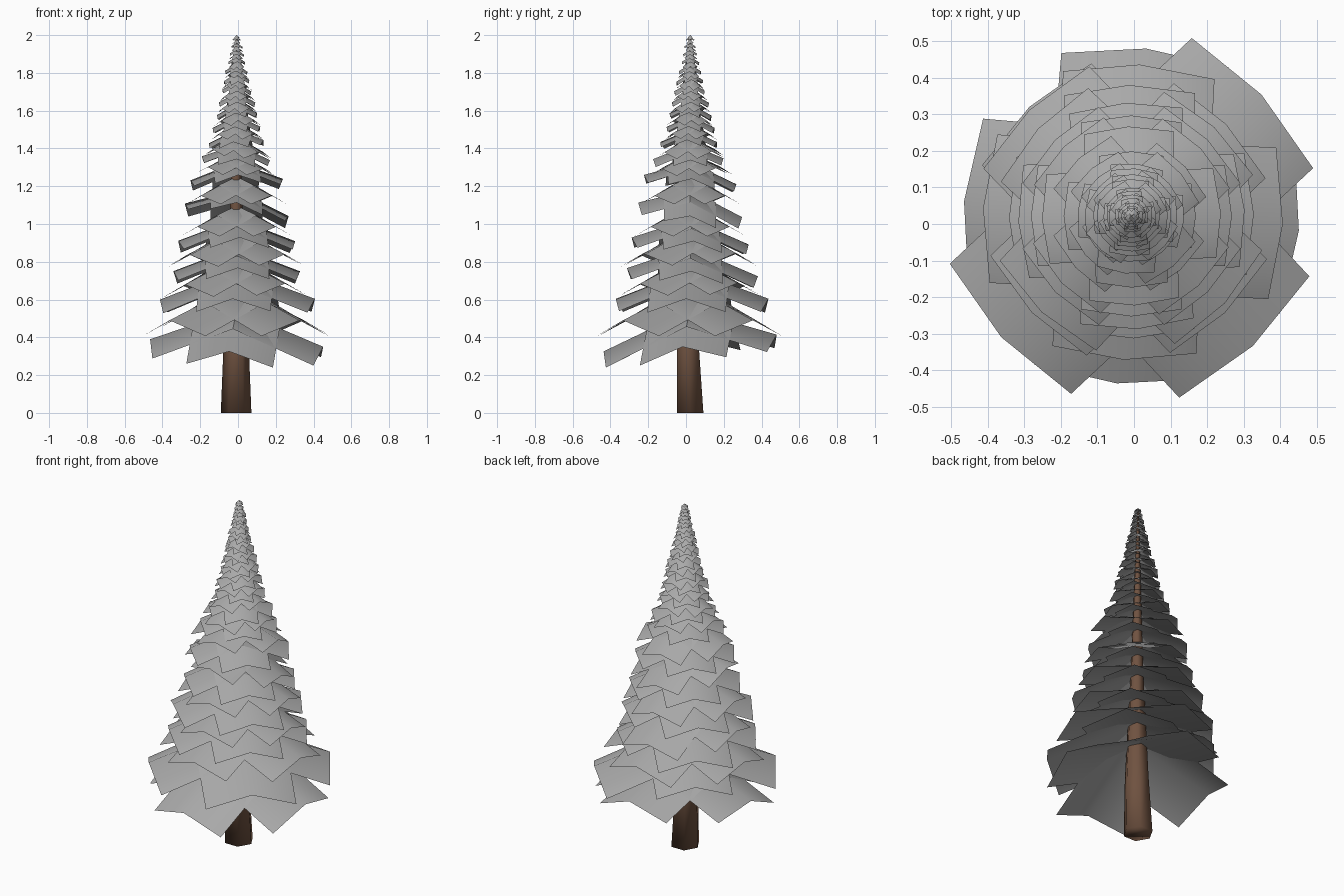
import bpy, math, random
from mathutils import Vector, Matrix

random.seed(7)
cube = bpy.data.objects.get("Cube")
if cube:
    bpy.data.objects.remove(cube, do_unlink=True)

AXIS = Vector((-0.007, 0.022, 0))


def material(name, rgb):
    m = bpy.data.materials.new(name)
    m.use_nodes = True
    m.diffuse_color = (*rgb, 1)
    m.node_tree.nodes["Principled BSDF"].inputs["Base Color"].default_value = (*rgb, 1)
    return m


def make_object(name, verts, faces, mat):
    me = bpy.data.meshes.new(name)
    me.from_pydata(verts, [], faces)
    me.materials.append(mat)
    me.shade_smooth()
    ob = bpy.data.objects.new(name, me)
    bpy.context.collection.objects.link(ob)
    return ob


bark = material("brown bark", (0.16, 0.085, 0.052))
needles = material("grey foliage", (0.4, 0.4, 0.4))

# Six-sided trunk, tapered and slightly crooked: height, radius, y of centre
SIDES = 6
rings = [(0, 0.081, 0.022), (0.35, 0.067, 0.01), (1.0, 0.036, 0.012),
         (1.5, 0.02, 0.016), (1.98, 0.004, 0.022)]
verts = [Vector((r * math.cos(a) - 0.01, r * math.sin(a) + y, z))
         for z, r, y in rings
         for a in (math.tau * i / SIDES for i in range(SIDES))]
faces = [(k * SIDES + i, k * SIDES + (i + 1) % SIDES,
          (k + 1) * SIDES + (i + 1) % SIDES, (k + 1) * SIDES + i)
         for k in range(len(rings) - 1) for i in range(SIDES)]
faces += [tuple(reversed(range(SIDES))),
          tuple(range((len(rings) - 1) * SIDES, len(rings) * SIDES))]
make_object("trunk", verts, faces, bark)


# One tier: four drooping sheets, each creased along its middle,
# with the middle of the outer edge pushed out a little
def add_tier(name, tip_z, reach, yaw, lean, sizes=(1, 1, 1, 1), droop=0.38):
    verts, faces = [], []
    for q, size in enumerate(sizes):
        turn = Matrix.Rotation(yaw + q * math.pi / 2, 3, 'Z')
        length = reach * size
        base = len(verts)
        for along in (0, 0.5, 1):
            for side in (-1, 0, 1):
                x = along * length * (1 - 0.07 * abs(side))
                p = turn @ Vector((x, side * length * 0.5, 0))
                p.z = (tip_z + droop * (reach - along * length)
                       - 0.45 * droop * length * abs(side) + lean.dot(p))
                verts.append(p + AXIS)
        for r in range(2):
            for c in range(2):
                i = base + r * 3 + c
                faces.append((i, i + 3, i + 4, i + 1))
    make_object(name, verts, faces, needles)


# Lower tiers are placed one by one
EVEN = (1, 1, 1, 1)
lower = [(0.37, 0.46, -5, (-0.035, 0.1), EVEN),
         (0.49, 0.487, 43, (0, 0), (1, 0.84, 1, 1)),
         (0.6, 0.415, -3, (0.01, 0.01), (1, 1, 0.98, 0.95)),
         (0.68, 0.38, 44, (0, 0), (0.95, 1.06, 1, 0.97)),
         (0.75, 0.335, 1, (0, -0.05), (1, 1.07, 1, 1)),
         (0.84, 0.35, 47, (0, 0), (0.95, 1, 1.03, 1)),
         (0.91, 0.31, 3, (0, -0.06), EVEN),
         (0.985, 0.295, 45, (0, 0), EVEN),
         (1.075, 0.275, 0, (-0.12, -0.14), EVEN),
         (1.15, 0.265, 44, (0, 0), EVEN),
         (1.235, 0.245, 2, (0.02, -0.1), EVEN)]
count = 0
for z, reach, deg, lean, sizes in lower:
    add_tier(f"foliage_tier_{count}", z, reach, math.radians(deg),
             Vector((*lean, 0)), sizes)
    count += 1

# Upper tiers shrink along an outline and droop more towards the top
outline = [(1.29, 0.215), (1.36, 0.18), (1.45, 0.145), (1.6, 0.105),
           (1.8, 0.06), (1.9, 0.038), (2.0, 0.016)]


def reach_at(z):
    for (z0, r0), (z1, r1) in zip(outline, outline[1:]):
        if z <= z1:
            return r0 + (r1 - r0) * (z - z0) / (z1 - z0)
    return outline[-1][1]


z = 1.295
while z < 1.998:
    reach = reach_at(z)
    yaw = math.radians(45 * (count % 2) + random.uniform(-7, 7))
    lean = Vector((random.uniform(-0.07, 0.07), random.uniform(-0.07, 0.07), 0))
    sizes = [random.uniform(0.93, 1.07) for _ in range(4)]
    droop = 0.38 + 0.45 * (z - 1.295)
    tip = min(z, 2.0 - reach * droop)
    add_tier(f"foliage_tier_{count}", tip, reach, yaw, lean, sizes, droop)
    z += 0.014 + 0.17 * reach
    count += 1
